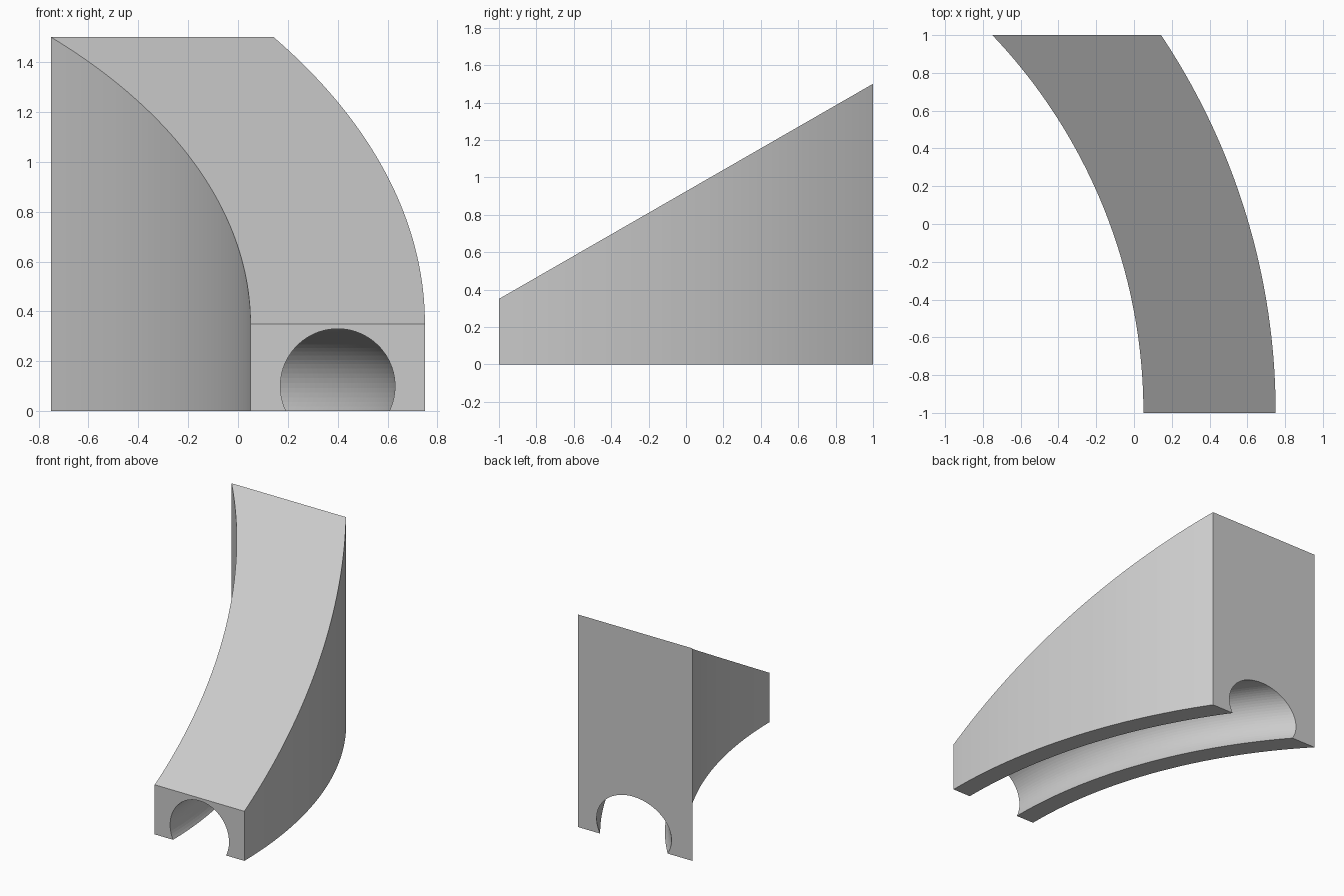
import bpy, bmesh, math

cube = bpy.data.objects.get("Cube")
if cube:
    bpy.data.objects.remove(cube)

INNER, OUTER = 2.9, 3.6          # concentric wall radii
CENTRE_X, FRONT_Y, LENGTH = -2.85, -1.0, 2.0
LOW, HIGH = 0.35, 1.5            # height at front and back
TUBE_R, TUBE_Z = 0.23, 0.10      # underside channel
SWEEP_STEPS = TUBE_STEPS = 48

grey = bpy.data.materials.new("light_grey")
grey.use_nodes = True
colour = (0.6, 0.6, 0.6, 1)
grey.diffuse_color = colour
grey.node_tree.nodes["Principled BSDF"].inputs["Base Color"].default_value = colour

# Cross-section as (radius, height); None means the sloping top
section = [(INNER, 0), (INNER, None), (OUTER, None), (OUTER, 0)]
start = -math.asin(TUBE_Z / TUBE_R)
for i in range(TUBE_STEPS + 1):
    a = start + (math.pi - 2 * start) * i / TUBE_STEPS
    section.append(((INNER + OUTER) / 2 + TUBE_R * math.cos(a),
                    max(0, TUBE_Z + TUBE_R * math.sin(a))))


def place(radius, height, t):
    """Point on the curved sweep, ending on the flat back plane."""
    angle = t * math.asin(LENGTH / radius)
    run = radius * math.sin(angle)
    if height is None:
        height = LOW + (HIGH - LOW) * run / LENGTH
    return (CENTRE_X + radius * math.cos(angle), FRONT_Y + run, height)


# Curved ramp body with its channel
bm = bmesh.new()
rings = [[bm.verts.new(place(r, h, s / SWEEP_STEPS)) for r, h in section]
         for s in range(SWEEP_STEPS + 1)]
count = len(section)
for a, b in zip(rings, rings[1:]):
    for i in range(count):
        j = (i + 1) % count
        bm.faces.new((a[i], a[j], b[j], b[i]))

# Front and back end faces
caps = [bm.faces.new(rings[0]), bm.faces.new(rings[-1])]
bmesh.ops.recalc_face_normals(bm, faces=bm.faces[:])
bmesh.ops.triangulate(bm, faces=caps)

mesh = bpy.data.meshes.new("curved_ramp")
bm.to_mesh(mesh)
bm.free()
mesh.materials.append(grey)
ramp = bpy.data.objects.new("curved_ramp", mesh)
bpy.context.collection.objects.link(ramp)
